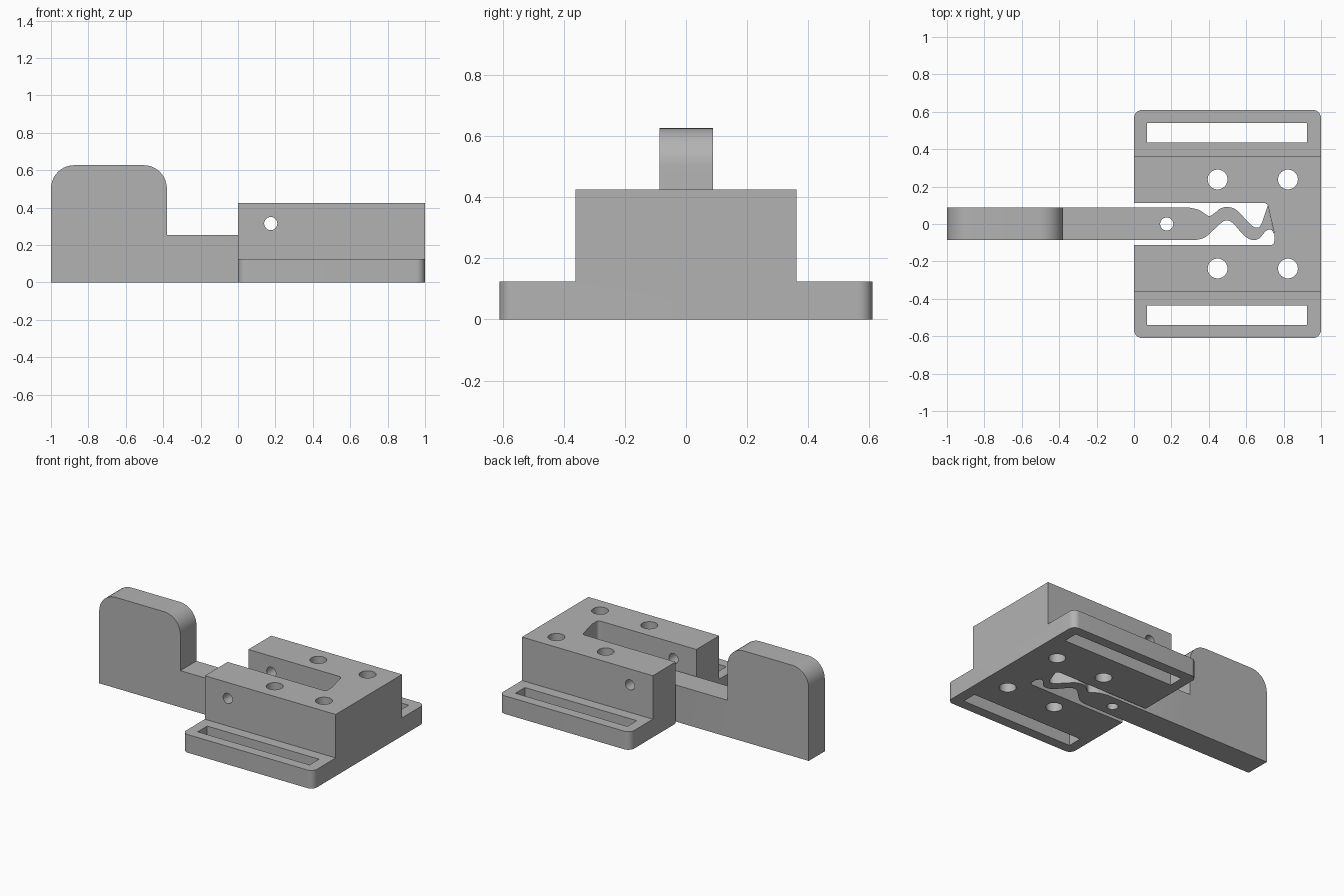
import bpy, bmesh
from math import pi, sin, cos, radians
from mathutils import Vector

cube = bpy.data.objects.get("Cube")
if cube:
    bpy.data.objects.remove(cube, do_unlink=True)

grey = bpy.data.materials.new("plain grey")
grey.use_nodes = True
grey.diffuse_color = (0.45, 0.45, 0.45, 1)
grey.node_tree.nodes["Principled BSDF"].inputs["Base Color"].default_value = grey.diffuse_color


def prism(name, outline, lo, hi, axis="z", rounded=None, radius=0.0):
    """Extrude an outline along an axis, rounding the extruded edges that pass a test."""
    place = {"x": lambda a, b, d: (d, a, b),
             "y": lambda a, b, d: (a, d, b),
             "z": lambda a, b, d: (a, b, d)}[axis]
    bm = bmesh.new()
    near = [bm.verts.new(place(a, b, lo)) for a, b in outline]
    far = [bm.verts.new(place(a, b, hi)) for a, b in outline]
    bm.faces.new(near)
    bm.faces.new(far[::-1])
    for i in range(len(near)):
        j = (i + 1) % len(near)
        bm.faces.new((near[j], near[i], far[i], far[j]))
    if rounded:
        edges = [e for e in bm.edges if rounded(*e.verts)]
        bmesh.ops.bevel(bm, geom=edges, offset=radius, segments=10,
                        profile=0.5, affect="EDGES")
    bmesh.ops.recalc_face_normals(bm, faces=bm.faces)
    mesh = bpy.data.meshes.new(name)
    bm.to_mesh(mesh)
    bm.free()
    mesh.materials.append(grey)
    obj = bpy.data.objects.new(name, mesh)
    bpy.context.collection.objects.link(obj)
    return obj


def combine(obj, tool, operation="DIFFERENCE"):
    mod = obj.modifiers.new("combine", "BOOLEAN")
    mod.operation, mod.solver, mod.object = operation, "EXACT", tool
    bpy.context.view_layer.objects.active = obj
    bpy.ops.object.modifier_apply(modifier=mod.name)
    bpy.data.objects.remove(tool, do_unlink=True)


def circle(a, b, r, n=40):
    return [(a + r * cos(2 * pi * i / n), b + r * sin(2 * pi * i / n)) for i in range(n)]


def rect(a0, a1, b0, b1):
    return [(a0, b0), (a1, b0), (a1, b1), (a0, b1)]


def flowing(points, steps=6):
    """Smooth curve through the points."""
    p = [Vector(q) for q in points]
    p = [p[0] * 2 - p[1]] + p + [p[-1] * 2 - p[-2]]
    curve = []
    for a, b, c, d in zip(p, p[1:], p[2:], p[3:]):
        for s in range(steps):
            t = s / steps
            q = (b * 2 + (c - a) * t + (a * 2 - b * 5 + c * 4 - d) * t ** 2
                 + (b * 3 - a - c * 3 + d) * t ** 3) / 2
            curve.append(tuple(q))
    return curve + [tuple(points[-1])]


# Housing: stepped section with rounded flange corners
half = [(0.61, 0), (0.61, 0.125), (0.362, 0.125), (0.362, 0.425)]
section = half + [(-y, z) for y, z in reversed(half)]
body = prism("housing", section, 0, 1, "x",
             lambda u, v: False)
bm = bmesh.new()
bm.from_mesh(body.data)
corners = [e for e in bm.edges if all(abs(v.co.y) > 0.6 for v in e.verts)
           and abs(e.verts[0].co.z - e.verts[1].co.z) > 0.1]
bmesh.ops.bevel(bm, geom=corners, offset=0.045, segments=10, profile=0.5, affect="EDGES")
bm.to_mesh(body.data)
bm.free()

# Central channel with a slanted, rounded end
channel = [(-0.1, -0.113), (0.75, -0.113), (0.75, -0.05), (0.713, 0.113), (-0.1, 0.113)]
combine(body, prism("channel_cutter", channel, -0.1, 0.6, "z",
                    lambda u, v: u.co.x > 0.7 and abs(u.co.y) > 0.1
                    and abs(u.co.z - v.co.z) > 0.1, 0.02))

# Strap slots, screw holes and cross pin hole
for side in (-1, 1):
    combine(body, prism("strap_cutter", rect(0.07, 0.925, *sorted((side * 0.437, side * 0.54))),
                        -0.1, 0.3))
    for x in (0.447, 0.823):
        combine(body, prism("screw_cutter", circle(x, side * 0.238, 0.053), -0.1, 0.6))
combine(body, prism("pin_cutter", circle(0.175, 0.315, 0.035), -0.7, 0.7, "y"))

# Lever with wavy spring tail, plan outline
upper = flowing([(0.29, 0.089), (0.35, 0.074), (0.4, 0.043), (0.433, 0.06), (0.46, 0.082),
                 (0.497, 0.091), (0.54, 0.08), (0.578, 0.045), (0.63, -0.008),
                 (0.658, -0.019), (0.68, -0.002), (0.716, 0.1)])
lower = flowing([(0.33, -0.086), (0.374, -0.074), (0.406, -0.05), (0.465, 0.005),
                 (0.497, 0.019), (0.53, 0.003), (0.588, -0.061), (0.63, -0.085),
                 (0.668, -0.078), (0.706, -0.037), (0.733, -0.031), (0.75, -0.055)])
plan = [(-1, 0.089)] + upper + lower[::-1] + [(-1, -0.086)]
lever = prism("lever", plan, 0, 0.7)

# Lever side shape: tall rounded thumb plate stepping down to the arm
side_shape = [(-1, 0), (0.9, 0), (0.9, 0.253), (-0.38, 0.253), (-0.38, 0.627), (-1, 0.627)]
combine(lever, prism("side_shape", side_shape, -0.3, 0.3, "y",
                     lambda u, v: u.co.z > 0.6 and abs(u.co.y - v.co.y) > 0.1, 0.125),
        "INTERSECT")
combine(lever, prism("lever_hole_cutter", circle(0.175, 0, 0.035), -0.1, 0.6))

# Smooth the curved walls, keep corners crisp
for obj in (body, lever):
    bpy.ops.object.select_all(action="DESELECT")
    obj.select_set(True)
    bpy.context.view_layer.objects.active = obj
    bpy.ops.object.shade_smooth_by_angle(angle=radians(30))
